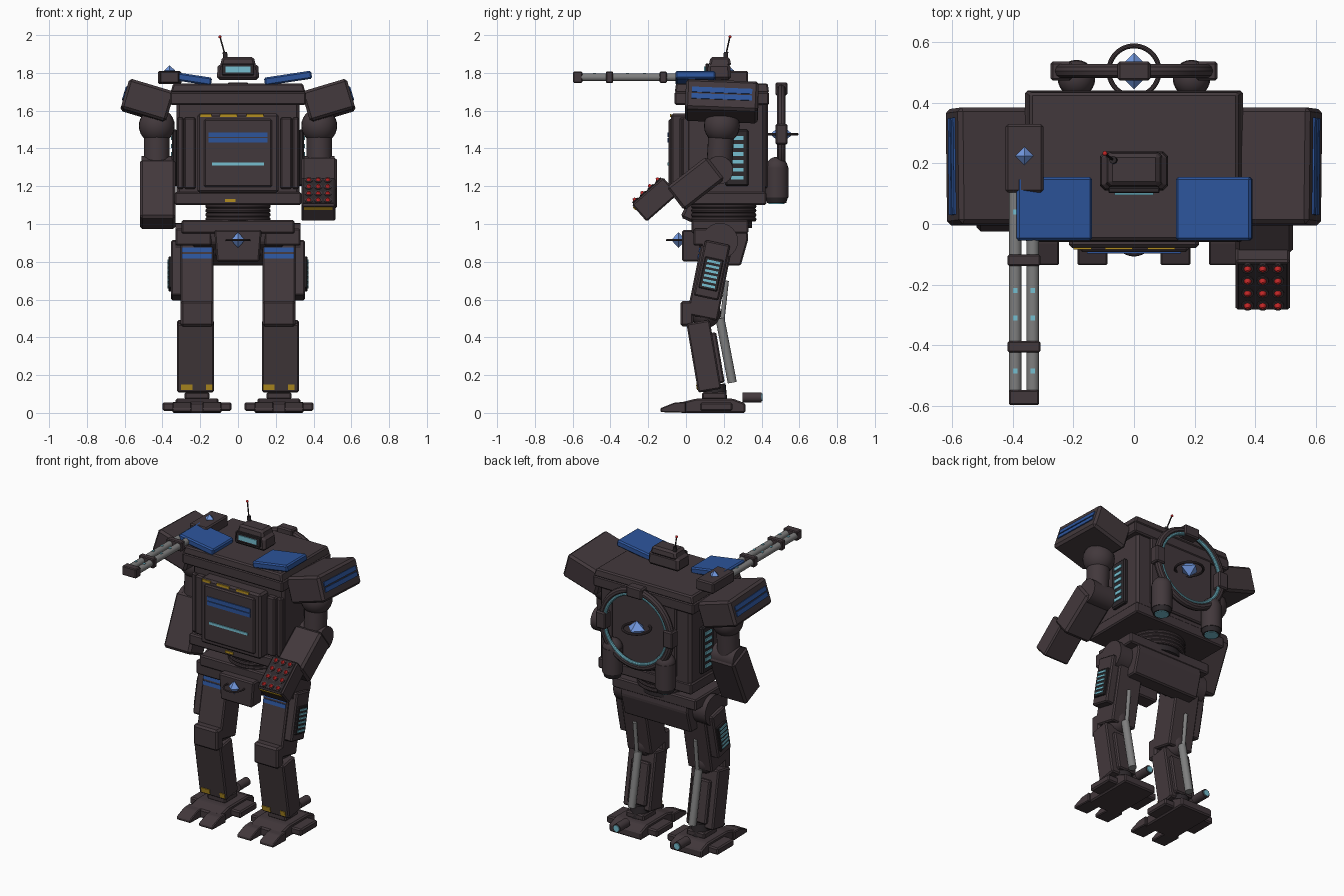
import bpy, bmesh, math
from mathutils import Matrix, Vector

if "Cube" in bpy.data.objects:
    bpy.data.objects.remove(bpy.data.objects["Cube"])

def material(name, r, g, b):
    m = bpy.data.materials.new(name)
    m.diffuse_color = (r, g, b, 1)
    m.use_nodes = True
    m.node_tree.nodes["Principled BSDF"].inputs["Base Color"].default_value = m.diffuse_color
    return m

ARMOUR = material("armour_brown", 0.055, 0.040, 0.045)
DARK = material("dark_trim", 0.026, 0.021, 0.024)
BLUE = material("paint_blue", 0.026, 0.09, 0.33)
CYAN = material("glow_cyan", 0.18, 0.52, 0.63)
GREY = material("steel_grey", 0.21, 0.21, 0.21)
YELLOW = material("hazard_yellow", 0.45, 0.27, 0.015)
RED = material("signal_red", 0.55, 0.02, 0.02)
GEM = material("crystal_blue", 0.17, 0.32, 0.75)
I = Matrix.Identity(4)

def finish(name, bm, mat, smooth=False):
    bmesh.ops.recalc_face_normals(bm, faces=bm.faces[:])
    me = bpy.data.meshes.new(name)
    bm.to_mesh(me)
    bm.free()
    me.materials.append(mat)
    if smooth:
        me.polygons.foreach_set("use_smooth", [True] * len(me.polygons))
        me.set_sharp_from_angle(angle=math.radians(35))
    ob = bpy.data.objects.new(name, me)
    bpy.context.collection.objects.link(ob)
    return ob

def bevel(bm, w):
    if w:
        bmesh.ops.bevel(bm, geom=bm.edges[:], offset=w, segments=1, affect='EDGES', profile=0.5, clamp_overlap=True)

def box(name, loc, size, mat=ARMOUR, frame=I, bev=0.008, taper=(1, 1)):
    bm = bmesh.new()
    bmesh.ops.create_cube(bm, size=1)
    for v in bm.verts:
        if v.co.z > 0:
            v.co.x *= taper[0]
            v.co.y *= taper[1]
        v.co = Vector(a * b for a, b in zip(v.co, size))
    bevel(bm, bev)
    bm.transform(frame @ Matrix.Translation(loc))
    return finish(name, bm, mat)

def plate(name, loc, size, mat, frame=I):
    return box(name, loc, size, mat, frame, 0)

def prism(name, pts, x0, x1, mat=ARMOUR, bev=0.008):
    """Side profile of (y, z) points extruded along x."""
    bm = bmesh.new()
    f = bm.faces.new([bm.verts.new((x0, y, z)) for y, z in pts])
    ext = bmesh.ops.extrude_face_region(bm, geom=[f])
    for v in ext["geom"]:
        if isinstance(v, bmesh.types.BMVert):
            v.co.x = x1
    bmesh.ops.recalc_face_normals(bm, faces=bm.faces[:])
    bevel(bm, bev)
    return finish(name, bm, mat)

def rod(name, a, b, r, mat=ARMOUR, r2=None, n=24, frame=I):
    a, b = Vector(a), Vector(b)
    bm = bmesh.new()
    bmesh.ops.create_cone(bm, cap_ends=True, segments=n, radius1=r, radius2=r if r2 is None else r2, depth=(b - a).length)
    rot = (b - a).to_track_quat('Z', 'Y').to_matrix().to_4x4()
    bm.transform(frame @ Matrix.Translation((a + b) / 2) @ rot)
    return finish(name, bm, mat, True)

def ball(name, loc, r, mat=ARMOUR):
    bm = bmesh.new()
    bmesh.ops.create_uvsphere(bm, u_segments=24, v_segments=14, radius=r)
    bm.transform(Matrix.Translation(loc))
    return finish(name, bm, mat, True)

def ring(name, loc, R, r, mat=ARMOUR, rx=0.0):
    bpy.ops.mesh.primitive_torus_add(major_segments=48, minor_segments=10, major_radius=R, minor_radius=r, location=loc, rotation=(rx, 0, 0))
    ob = bpy.context.object
    ob.name = name
    ob.data.materials.append(mat)
    bpy.ops.object.shade_smooth_by_angle()

def crystal(name, loc, r, h):
    for d in (-1, 1):
        rod(name, loc, (loc[0], loc[1], loc[2] + d * h), r, GEM, 0, 4)

def tilt(loc, rx=0.0, ry=0.0):
    return Matrix.Translation(loc) @ Matrix.Rotation(ry, 4, 'Y') @ Matrix.Rotation(rx, 4, 'X')

# torso
box("torso", (0, 0.21, 1.40), (0.65, 0.42, 0.58), bev=0.015)
box("torso_base", (0, 0.2, 1.135), (0.67, 0.45, 0.07))
box("torso_collar", (0, 0.19, 1.665), (0.72, 0.5, 0.07))
box("torso_top", (0, 0.19, 1.72), (0.715, 0.5, 0.05), taper=(0.96, 0.97))
box("back_plate", (0, 0.42, 1.42), (0.46, 0.03, 0.46))
# chest panel
box("chest_panel", (0, -0.035, 1.375), (0.43, 0.09, 0.42), bev=0.012)
box("chest_inset", (0, -0.08, 1.375), (0.36, 0.024, 0.36))
for z in (1.473, 1.443):
    plate("chest_stripe", (0, -0.094, z), (0.31, 0.008, 0.025), BLUE)
plate("chest_light", (0, -0.094, 1.317), (0.275, 0.008, 0.016), CYAN)
for x, w in ((-0.17, 0.06), (-0.05, 0.09), (0.09, 0.09)):
    plate("chest_hazard", (x, -0.081, 1.574), (w, 0.008, 0.015), YELLOW)
plate("base_hazard", (-0.042, -0.028, 1.125), (0.055, 0.008, 0.015), YELLOW)
# waist
rod("waist_core", (0, 0.2, 0.98), (0, 0.2, 1.12), 0.15, DARK, n=32)
for i in range(4):
    ring("waist_ring", (0, 0.2, 1.025 + i * 0.023), 0.16, 0.013)
# pelvis
prism("pelvis", [(0.03, 1.02), (0.32, 1.02), (0.33, 0.92), (0.29, 0.78), (0.2, 0.78), (0.05, 0.9)], -0.24, 0.24)
box("pelvis_top", (0, 0.18, 0.985), (0.6, 0.3, 0.07))
box("groin_plate", (0, 0.03, 0.885), (0.225, 0.1, 0.165), taper=(1.12, 1))
crystal("groin_crystal", (0, -0.04, 0.915), 0.038, 0.042)
ring("groin_halo", (0, -0.04, 0.915), 0.062, 0.005)
# head
box("head", (0, 0.175, 1.805), (0.225, 0.13, 0.085), bev=0.015, taper=(0.95, 0.9))
box("head_top", (0, 0.18, 1.86), (0.19, 0.12, 0.05), bev=0.012, taper=(0.88, 0.85))
box("visor_frame", (0, 0.112, 1.818), (0.17, 0.02, 0.062), DARK, bev=0.004)
plate("visor", (0, 0.1, 1.818), (0.13, 0.008, 0.03), CYAN)
rod("antenna_base", (-0.065, 0.21, 1.87), (-0.07, 0.212, 1.91), 0.012, DARK)
rod("antenna", (-0.07, 0.212, 1.9), (-0.095, 0.232, 1.99), 0.004, DARK, n=8)
ball("antenna_tip", (-0.096, 0.233, 1.991), 0.008, RED)
# back ring and crystal
q = math.pi / 2
ring("back_ring", (0, 0.505, 1.475), 0.243, 0.024, rx=q)
ring("back_ring_glow", (0, 0.515, 1.475), 0.222, 0.011, CYAN, q)
for a in (0, 90, 180):
    f = Matrix.Translation((0, 0.505, 1.475)) @ Matrix.Rotation(-math.radians(a), 4, 'Y')
    box("ring_clamp", (0.24, 0, 0), (0.07, 0.064, 0.11), frame=f)
crystal("back_crystal", (0, 0.505, 1.475), 0.06, 0.05)
ring("back_halo", (0, 0.505, 1.475), 0.083, 0.008)

for s in (-1, 1):
    # torso side details
    box("chest_rail", (s * 0.255, -0.01, 1.375), (0.06, 0.05, 0.38))
    box("chest_rail_outer", (s * 0.305, 0.0, 1.375), (0.035, 0.04, 0.38))
    box("side_vent", (s * 0.335, 0.27, 1.35), (0.03, 0.12, 0.3), DARK)
    for i in range(6):
        plate("side_vent_glow", (s * 0.352, 0.272, 1.245 + i * 0.042), (0.008, 0.065, 0.02), CYAN)
    # back thrusters
    rod("thruster", (s * 0.19, 0.48, 1.14), (s * 0.19, 0.48, 1.3), 0.062)
    ball("thruster_cap", (s * 0.19, 0.48, 1.295), 0.06)
    rod("thruster_nozzle", (s * 0.19, 0.48, 1.11), (s * 0.19, 0.48, 1.15), 0.05, DARK, 0.062)
    rod("thruster_glow", (s * 0.19, 0.48, 1.105), (s * 0.19, 0.48, 1.112), 0.042, CYAN)
    # blue shoulder pad
    box("blue_pad", (0, 0, 0), (0.252, 0.21, 0.043), BLUE, tilt((s * 0.265, 0.05, 1.772), 0, -s * 0.15))
    # shoulder and arm
    f = tilt((s * 0.48, 0.19, 1.65), -0.04, -s * 0.29)
    box("shoulder", (0, 0, 0), (0.25, 0.385, 0.165), frame=f, bev=0.014)
    for z in (0.022, -0.014):
        plate("shoulder_stripe", (s * 0.127, 0, z), (0.008, 0.32, 0.028), BLUE, f)
    ball("shoulder_joint", (s * 0.43, 0.19, 1.52), 0.095)
    rod("upper_arm", (s * 0.43, 0.19, 1.54), (s * 0.43, 0.175, 1.28), 0.068)
    rod("elbow", (s * 0.35, 0.175, 1.285), (s * 0.51, 0.175, 1.285), 0.075)
    # hip and thigh
    c = s * 0.217
    rod("hip_joint", (s * 0.12, 0.18, 0.91), (s * 0.33, 0.18, 0.91), 0.095)
    box("hip_block", (s * 0.235, 0.12, 0.93), (0.19, 0.16, 0.09))
    f = tilt((c, 0.125, 0.7), -0.2)
    box("thigh", (0, 0, 0), (0.175, 0.165, 0.4), frame=f)
    for z in (0.15, 0.115):
        plate("thigh_stripe", (0, -0.084, z), (0.16, 0.008, 0.024), BLUE, f)
    f = tilt((s * 0.325, 0.137, 0.755), -0.21)
    box("thigh_armour", (0, 0, 0), (0.06, 0.135, 0.3), frame=f)
    box("thigh_vent", (s * 0.032, 0, -0.02), (0.02, 0.1, 0.17), DARK, f, 0.004)
    for i in range(6):
        plate("thigh_vent_glow", (s * 0.043, 0, -0.085 + i * 0.026), (0.008, 0.07, 0.013), CYAN, f)
    # knee and shin
    ball("knee_joint", (c, 0.105, 0.53), 0.08)
    box("knee_pad", (c, 0.005, 0.525), (0.175, 0.07, 0.135), bev=0.012)
    f = tilt((c, 0.095, 0.3), 0.17)
    box("shin", (-s * -0.008, 0, 0), (0.195, 0.125, 0.37), frame=f)
    box("calf", (0, 0.065, -0.02), (0.13, 0.04, 0.27), frame=f)
    for x, w in ((-0.055, 0.06), (0.065, 0.035)):
        plate("shin_hazard", (x, -0.063, -0.155), (w, 0.008, 0.03), YELLOW, f)
    rod("calf_piston", (c, 0.18, 0.5), (c, 0.245, 0.16), 0.024, GREY)
    rod("knee_piston", (c, 0.215, 0.7), (c, 0.19, 0.47), 0.012, GREY)
    # foot
    rod("ankle", (c, 0.16, 0.05), (c, 0.15, 0.15), 0.06, DARK)
    box("ankle_cuff", (c, 0.15, 0.09), (0.13, 0.13, 0.04))
    prism("foot", [(-0.03, 0), (0.315, 0), (0.315, 0.05), (0.25, 0.075), (0.05, 0.075), (-0.03, 0.055)], c - 0.115, c + 0.115)
    box("foot_wing", (c, 0.16, 0.033), (0.365, 0.17, 0.045))
    for d in (-0.08, 0.08):
        prism("toe", [(-0.135, 0.004), (0.0, 0.0), (0.0, 0.058), (-0.06, 0.055), (-0.135, 0.025)], c + d - 0.05, c + d + 0.05, bev=0.005)
    rod("heel_thruster", (c, 0.3, 0.082), (c, 0.4, 0.082), 0.027)
    rod("heel_glow", (c, 0.4, 0.082), (c, 0.406, 0.082), 0.02, CYAN)

# left forearm
box("left_forearm", (0, 0, 0), (0.19, 0.34, 0.165), frame=tilt((-0.425, 0.115, 1.157), 1.15), bev=0.014)
# right forearm with missile pod
box("right_forearm", (0, 0, 0), (0.19, 0.27, 0.155), frame=tilt((0.43, 0.05, 1.215), 0.66), bev=0.014)
f = tilt((0.425, -0.165, 1.13), 0.72)
box("missile_pod", (0, 0, 0), (0.18, 0.22, 0.12), frame=f)
plate("missile_face", (0, 0, 0.06), (0.16, 0.2, 0.008), DARK, f)
plate("pod_hazard", (0, -0.111, 0.035), (0.15, 0.008, 0.02), YELLOW, f)
for i in range(3):
    for j in range(4):
        x, y = (i - 1) * 0.05, (j - 1.5) * 0.054
        rod("missile_tube", (x, y, 0.06), (x, y, 0.068), 0.02, ARMOUR, n=16, frame=f)
        rod("missile", (x, y, 0.066), (x, y, 0.08), 0.014, RED, 0.005, 16, f)

# left shoulder cannon
box("cannon_base", (-0.362, 0.217, 1.775), (0.125, 0.225, 0.07))
crystal("cannon_crystal", (-0.362, 0.225, 1.812), 0.03, 0.028)
for x in (-0.392, -0.334):
    rod("cannon_barrel", (x, 0.12, 1.777), (x, -0.57, 1.777), 0.021, GREY, n=16)
    for y in (-0.485, -0.31, -0.22, 0.04):
        plate("barrel_light", (x, y, 1.797), (0.014, 0.016, 0.006), CYAN)
for y, w, d in ((-0.12, 0.108, 0.038), (-0.405, 0.108, 0.038), (-0.573, 0.1, 0.05)):
    box("barrel_band", (-0.363, y, 1.777), (w, d, 0.06), bev=0.005)
